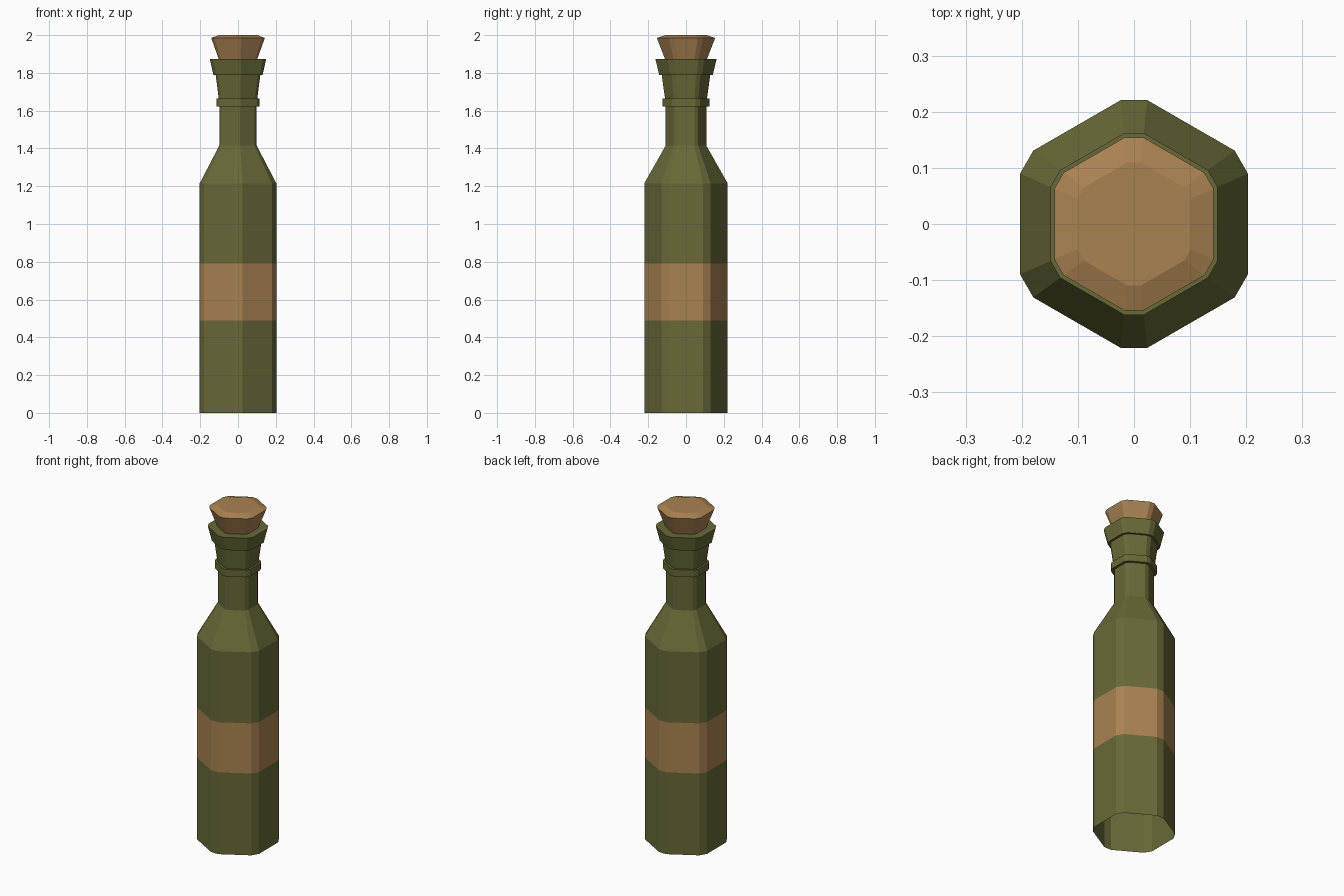
import bpy, bmesh
from math import sin, cos, radians

if "Cube" in bpy.data.objects:
    bpy.data.objects.remove(bpy.data.objects["Cube"])


def material(name, rgb):
    m = bpy.data.materials.new(name)
    m.diffuse_color = (*rgb, 1)
    m.use_nodes = True
    m.node_tree.nodes["Principled BSDF"].inputs["Base Color"].default_value = m.diffuse_color
    return m


GLASS = material("olive_glass", (0.14, 0.14, 0.04))
TAN = material("tan_cork", (0.40, 0.225, 0.085))

# Cross-section: hexagon with chamfered corners, flat sides facing +x and -x
HALF = 23.9
ANGLES = [radians(60 * k + s * HALF) for k in range(6) for s in (-1, 1)]


def stack(name, profile, mats, cap_top=False, band=None):
    """Skin a list of (side distance, z) rings; band = index of the label strip."""
    bm = bmesh.new()
    rings = []
    for apothem, z in profile:
        r = apothem / cos(radians(HALF))
        rings.append([bm.verts.new((r * cos(a), r * sin(a), z)) for a in ANGLES])
    n = len(ANGLES)
    for i, (lo, hi) in enumerate(zip(rings, rings[1:])):
        for j in range(n):
            k = (j + 1) % n
            f = bm.faces.new((lo[j], lo[k], hi[k], hi[j]))
            f.material_index = 1 if i == band else 0
    if cap_top:
        bm.faces.new(rings[-1])
    me = bpy.data.meshes.new(name)
    bm.to_mesh(me)
    bm.free()
    for m in mats:
        me.materials.append(m)
    ob = bpy.data.objects.new(name, me)
    bpy.context.collection.objects.link(ob)
    return ob


# Bottle: open base, label strip, shoulder, neck, collar, flared mouth and lip
stack("bottle", [
    (0.203, 0.0), (0.203, 0.49), (0.203, 0.79), (0.203, 1.215),
    (0.099, 1.415), (0.099, 1.622), (0.114, 1.622), (0.114, 1.664),
    (0.102, 1.664), (0.118, 1.788), (0.130, 1.788), (0.149, 1.873),
    (0.102, 1.873),
], [GLASS, TAN], band=1)

# Cork: widening plug with a bevelled top
stack("cork", [(0.102, 1.873), (0.142, 1.985), (0.101, 2.0)], [TAN], cap_top=True)
